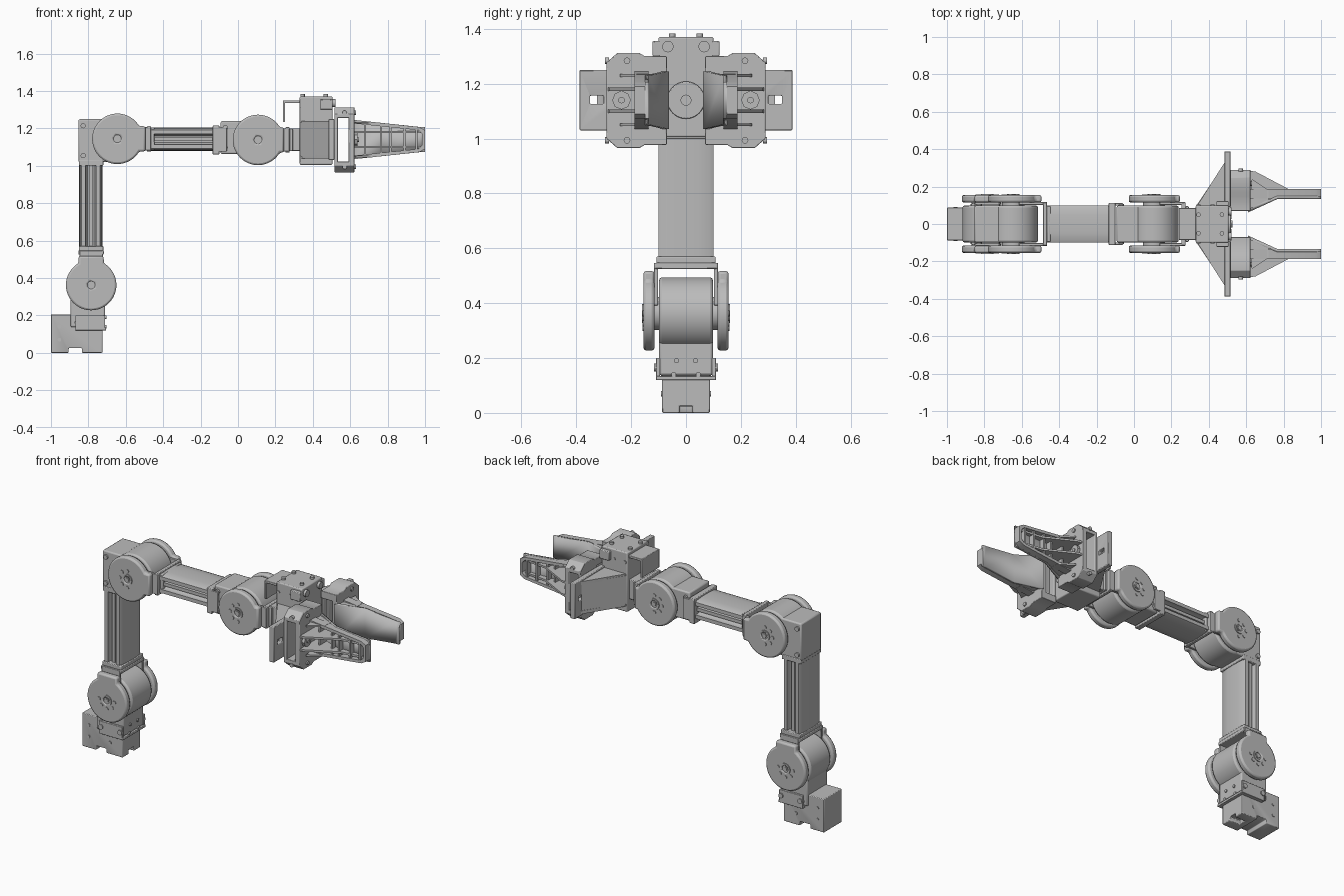
import bpy, bmesh, math
from mathutils import Matrix, Vector

if "Cube" in bpy.data.objects:
    bpy.data.objects.remove(bpy.data.objects["Cube"])

grey = bpy.data.materials.new("plain grey")
grey.use_nodes = True
grey.diffuse_color = (0.5, 0.5, 0.5, 1)
grey.node_tree.nodes["Principled BSDF"].inputs["Base Color"].default_value = (0.5, 0.5, 0.5, 1)

FRAME = Matrix()          # placement applied to every new part


def make(name, bm, bevel=0.0):
    bmesh.ops.recalc_face_normals(bm, faces=bm.faces)
    bm.transform(FRAME)
    if FRAME.determinant() < 0:
        bmesh.ops.reverse_faces(bm, faces=bm.faces)
    me = bpy.data.meshes.new(name)
    bm.to_mesh(me)
    bm.free()
    ob = bpy.data.objects.new(name, me)
    bpy.context.collection.objects.link(ob)
    me.materials.append(grey)
    if bevel:
        b = ob.modifiers.new("bevel", "BEVEL")
        b.width, b.segments, b.limit_method, b.angle_limit = bevel, 2, "ANGLE", 0.7
    bpy.ops.object.select_all(action="DESELECT")
    ob.select_set(True)
    bpy.context.view_layer.objects.active = ob
    bpy.ops.object.shade_smooth_by_angle(angle=math.radians(35))
    return ob


def prism(name, pts, axis, lo, hi, bevel=0.0):
    """Extrude a 2D outline along an axis: x -> (y,z), y -> (x,z), z -> (x,y)."""
    place = {"x": lambda a, b, t: (t, a, b), "y": lambda a, b, t: (a, t, b),
             "z": lambda a, b, t: (a, b, t)}[axis]
    bm = bmesh.new()
    f = bm.faces.new([bm.verts.new(place(a, b, lo)) for a, b in pts])
    r = bmesh.ops.extrude_face_region(bm, geom=[f])
    step = Vector(place(0, 0, hi - lo))
    bmesh.ops.translate(bm, vec=step, verts=[v for v in r["geom"] if isinstance(v, bmesh.types.BMVert)])
    return make(name, bm, bevel)


def box(name, x0, x1, y0, y1, z0, z1, bevel=0.004):
    return prism(name, [(x0, y0), (x1, y0), (x1, y1), (x0, y1)], "z", z0, z1, bevel)


def disc(name, a, b, r, axis, lo, hi, bevel=0.0, n=48):
    pts = [(a + r * math.cos(i * math.tau / n), b + r * math.sin(i * math.tau / n)) for i in range(n)]
    return prism(name, pts, axis, lo, hi, bevel)


def cut(ob, cutter):
    """Boolean the cutter out of a part, then drop the cutter."""
    cutter.hide_render = True
    m = ob.modifiers.new("cut", "BOOLEAN")
    m.object, m.operation, m.solver = cutter, "DIFFERENCE", "EXACT"
    bpy.context.view_layer.objects.active = ob
    while ob.modifiers[0] != m:
        bpy.ops.object.modifier_move_up(modifier="cut")
    bpy.ops.object.modifier_apply(modifier="cut")
    bpy.data.objects.remove(cutter)


def bolts(name, spots, r, axis, lo, hi):
    for a, b in spots:
        disc(name, a, b, r, axis, lo, hi, 0, 12)


def joint(tag, cx, cz, turn, back, top, low, yoke):
    """Rotary joint: motor housing towards -x, yoke towards +x, hinge along y."""
    global FRAME
    FRAME = Matrix.Translation((cx, 0, cz)) @ Matrix.Rotation(turn, 4, "Y")
    box(tag + "_housing", -back, 0.03, -0.098, 0.098, low, top, 0.008)
    disc(tag + "_barrel", 0, 0, 0.132, "y", -0.098, 0.098, 0.01, 64)
    disc(tag + "_hub", 0, 0, 0.06, "y", -0.125, 0.125)
    box(tag + "_yoke_bridge", yoke - 0.022, yoke, -0.115, 0.115, -0.068, 0.068)
    box(tag + "_yoke_foot", yoke, yoke + 0.018, -0.095, 0.095, -0.06, 0.06)
    for s in (-1, 1):
        y0, y1 = sorted((s * 0.115, s * 0.155))
        # round cover with a straight arm running to the bridge
        arc = [(0.135 * math.cos(t), 0.135 * math.sin(t))
               for t in [math.radians(30 + 300 * i / 40) for i in range(41)]]
        prism(tag + "_yoke_cover", arc + [(yoke - 0.03, -0.067), (yoke - 0.03, 0.067)], "y", y0, y1, 0.01)
        p0, p1 = sorted((s * 0.102, s * 0.117))
        box(tag + "_yoke_arm", 0.03, yoke, p0, p1, -0.062, 0.062, 0.003)
        h0, h1 = sorted((s * 0.15, s * 0.16))
        cap = disc(tag + "_hub_ring", 0, 0, 0.034, "y", h0, h1)
        cut(cap, disc("ring_cutter", 0, 0, 0.021, "y", h0 - 0.01, h1 + 0.01))
        disc(tag + "_hub_screw", 0, 0, 0.013, "y", h0, h1, 0, 6)
        ring = [(0.052 * math.cos(t), 0.052 * math.sin(t))
                for t in [math.radians(90 + 45 * i) for i in range(5)]]
        bolts(tag + "_hub_bolt", ring, 0.011, "y", *sorted((s * 0.15, s * 0.159)))
        bolts(tag + "_housing_bolt", [(-back + 0.025, top - 0.035), (-back + 0.025, low + 0.035)],
              0.014, "y", *sorted((s * 0.09, s * 0.108)))
    FRAME = Matrix()


def tube(name, cx, cz, turn, length):
    """Extruded profile along +z with bowed faces and grooved sides."""
    global FRAME
    FRAME = Matrix.Translation((cx, 0, cz)) @ Matrix.Rotation(turn, 4, "Y")
    half = [(0.05, -0.1), (0.057, -0.085), (0.061, -0.045), (0.062, 0), (0.061, 0.045), (0.057, 0.085), (0.05, 0.1)]
    groove = [(0.028, 0.1), (0.028, 0.075), (0.018, 0.06), (-0.018, 0.06), (-0.028, 0.075), (-0.028, 0.1)]
    prism(name, half + groove + [(-x, -y) for x, y in half] + [(-x, -y) for x, y in groove], "z", 0, length)
    for s in (-1, 1):
        box(name + "_groove_rail", -0.01, 0.01, *sorted((s * 0.055, s * 0.085)), 0, length, 0)
    FRAME = Matrix()


# Base block with cable notches
base = box("base_block", -1.0, -0.725, -0.087, 0.087, 0, 0.205)
cut(base, box("notch_cutter", -0.905, -0.835, -0.2, 0.2, -0.1, 0.025, 0))
cut(base, box("notch_cutter", -0.80, -0.6, -0.024, 0.024, -0.1, 0.025, 0))
for s in (-1, 1):
    bolts("base_bolt", [(-0.955, 0.14), (-0.955, 0.07), (-0.81, 0.07)], 0.01, "y", *sorted((s * 0.08, s * 0.091)))
    box("base_bracket_side", -0.87, -0.71, *sorted((s * 0.095, s * 0.11)), 0.12, 0.2, 0.003)
    bolts("bracket_bolt", [(-0.855, 0.165), (-0.725, 0.165)], 0.015, "y", *sorted((s * 0.1, s * 0.117)))
box("base_bracket_plate", -0.87, -0.705, -0.11, 0.11, 0.12, 0.135, 0.003)
bolts("base_front_bolt", [(-0.045, 0.14), (0.045, 0.14), (-0.035, 0.19), (0.035, 0.19)], 0.009, "x", -0.73, -0.703)
bolts("base_back_bolt", [(-0.05, 0.05), (0.05, 0.05), (-0.05, 0.15), (0.05, 0.15)], 0.01, "x", -1.0, -0.99)

# Three joints and two tubes
joint("shoulder", -0.785, 0.362, -math.pi / 2, 0.225, 0.11, -0.075, 0.185)
joint("elbow", -0.645, 1.144, 0, 0.208, 0.105, -0.125, 0.18)
joint("wrist", 0.107, 1.138, 0, 0.2, 0.1, -0.075, 0.168)
tube("upper_tube", -0.787, 0.55, 0, 0.47)
tube("fore_tube", -0.47, 1.142, math.pi / 2, 0.36)
box("upper_tube_collar", -0.85, -0.72, -0.108, 0.108, 0.545, 0.57)
box("fore_tube_collar", -0.135, -0.1, -0.112, 0.112, 1.06, 1.215)
box("elbow_mount", -0.85, -0.72, -0.1, 0.1, 1.0, 1.03)
for s in (-1, 1):
    bolts("collar_bolt", [(-0.83, s * 0.085), (-0.745, s * 0.085)], 0.012, "z", 0.56, 0.585)
    box("wrist_bracket", -0.135, -0.06, *sorted((s * 0.098, s * 0.112)), 1.075, 1.205, 0.003)

# Gripper motor and mounts
box("gripper_neck", 0.27, 0.345, -0.08, 0.08, 1.08, 1.2)
box("gripper_motor", 0.33, 0.505, -0.1, 0.1, 1.005, 1.37, 0.006)
box("gripper_back_plate", 0.24, 0.252, -0.085, 0.085, 1.235, 1.35, 0.003)
box("gripper_back_shelf", 0.24, 0.34, -0.085, 0.085, 1.335, 1.35, 0.003)
disc("gripper_horn", 0, 1.14, 0.068, "x", 0.5, 0.518, 0.003)
disc("gripper_horn_screw", 0, 1.14, 0.02, "x", 0.51, 0.526, 0, 16)
bolts("horn_bolt", [(0.05 * math.cos(i * math.pi / 4), 1.14 + 0.05 * math.sin(i * math.pi / 4))
                    for i in range(8)], 0.008, "x", 0.51, 0.522)
bolts("motor_top_bolt", [(0.345, -0.05), (0.345, 0.05), (0.47, -0.05), (0.47, 0.05)], 0.012, "z", 1.36, 1.383)

# Gripper halves, mirrored across y
for s in (1, -1):
    FRAME = Matrix.Scale(s, 4, (0, 1, 0))
    side = "left_" if s > 0 else "right_"
    box(side + "motor_ear", 0.44, 0.505, 0.09, 0.122, 1.3, 1.355)
    bolts(side + "ear_bolt", [(0.066, 1.335)], 0.021, "x", 0.5, 0.52)
    bolts(side + "motor_side_bolt", [(0.345, 1.31), (0.42, 1.31), (0.345, 1.05), (0.42, 1.05)], 0.01, "y", 0.095, 0.104)
    # rail plate with slot, backed by a wedge
    rail = box(side + "rail_plate", 0.485, 0.515, 0.09, 0.388, 1.03, 1.25, 0.004)
    cut(rail, box("slot_cutter", 0.4, 0.6, 0.3, 0.35, 1.126, 1.156, 0))
    wedge = [(0.335, 0.09), (0.345, 0.11), (0.485, 0.33), (0.49, 0.09)]
    for z in (1.04, 1.22):
        prism(side + "rail_gusset", wedge, "z", z, z + 0.02)
    prism(side + "rail_web", [(0.335, 0.1), (0.485, 0.325), (0.485, 0.295), (0.36, 0.1)], "z", 1.05, 1.23)
    # finger carriage: open frame with chamfered flanges
    for z0, z1, k in ((1.255, 1.312, 1), (0.965, 1.022, -1)):
        a, b = (z0, z1) if k > 0 else (z1, z0)
        prism(side + "carriage_flange", [(0.07, a), (0.29, a), (0.29, b - k * 0.035), (0.25, b),
                                         (0.17, b), (0.15, b - k * 0.012), (0.07, b - k * 0.012)],
              "x", 0.515, 0.622, 0.003)
        bolts(side + "carriage_bolt", [(0.215, (z0 + z1) / 2)], 0.012, "x", 0.61, 0.63)
        bolts(side + "carriage_side_bolt", [(0.57, (z0 + z1) / 2)], 0.012, "y", 0.28, 0.296)
    box(side + "carriage_rear_post", 0.515, 0.535, 0.125, 0.29, 1.0, 1.28)
    box(side + "carriage_front_post", 0.59, 0.622, 0.07, 0.29, 1.0, 1.28)
    disc(side + "carriage_boss", 0.235, 1.14, 0.034, "x", 0.61, 0.64, 0, 8)
    disc(side + "carriage_boss_screw", 0.235, 1.14, 0.012, "x", 0.63, 0.646, 0, 12)

    # finger: bent gripping pad, trimmed to a taper with rounded tip
    pad = prism(side + "finger_pad", [(0.61, 0.062), (0.77, 0.135), (1.0, 0.135), (1.0, 0.15),
                                      (0.765, 0.15), (0.61, 0.08)], "z", 1.035, 1.245)
    taper = [(0.6, 1.247), (0.975, 1.207), (1.1, 1.207), (1.1, 1.4), (0.6, 1.4)]
    for k in (1, -1):
        cut(pad, prism("taper_cutter", [(x, 1.14 + k * (z - 1.14)) for x, z in taper], "y", -0.1, 0.5))
        # raised rim along the edge
        edge = [(0.62, 0.105), (0.97, 0.067), (1.0, 0.05), (1.0, 0.03), (0.985, 0.03), (0.965, 0.05), (0.62, 0.086)]
        prism(side + "finger_rim", [(x, 1.14 + k * z) for x, z in edge], "y", 0.137, 0.187)
        # triangular braces from the carriage to the pad
        z = 1.14 + k * 0.04
        prism(side + "finger_brace", [(0.615, 0.075), (0.77, 0.14), (0.99, 0.14), (0.99, 0.165),
                                      (0.83, 0.185), (0.65, 0.28), (0.615, 0.285)], "z", z - 0.006, z + 0.006)
        prism(side + "finger_root_rib", [(0.615, 0.075), (0.72, 0.12), (0.72, 0.18), (0.63, 0.24)],
              "z", 1.14 + k * 0.09 - 0.005, 1.14 + k * 0.09 + 0.005)
    box(side + "finger_tip_rim", 0.985, 1.0, 0.137, 0.187, 1.105, 1.175, 0)
    for x in (0.68, 0.765, 0.815, 0.89, 0.955):
        h = 0.1 - (x - 0.62) * 0.108
        box(side + "finger_rung", x - 0.005, x + 0.005, 0.12 if x < 0.75 else 0.14, 0.183, 1.14 - h, 1.14 + h, 0)
FRAME = Matrix()
